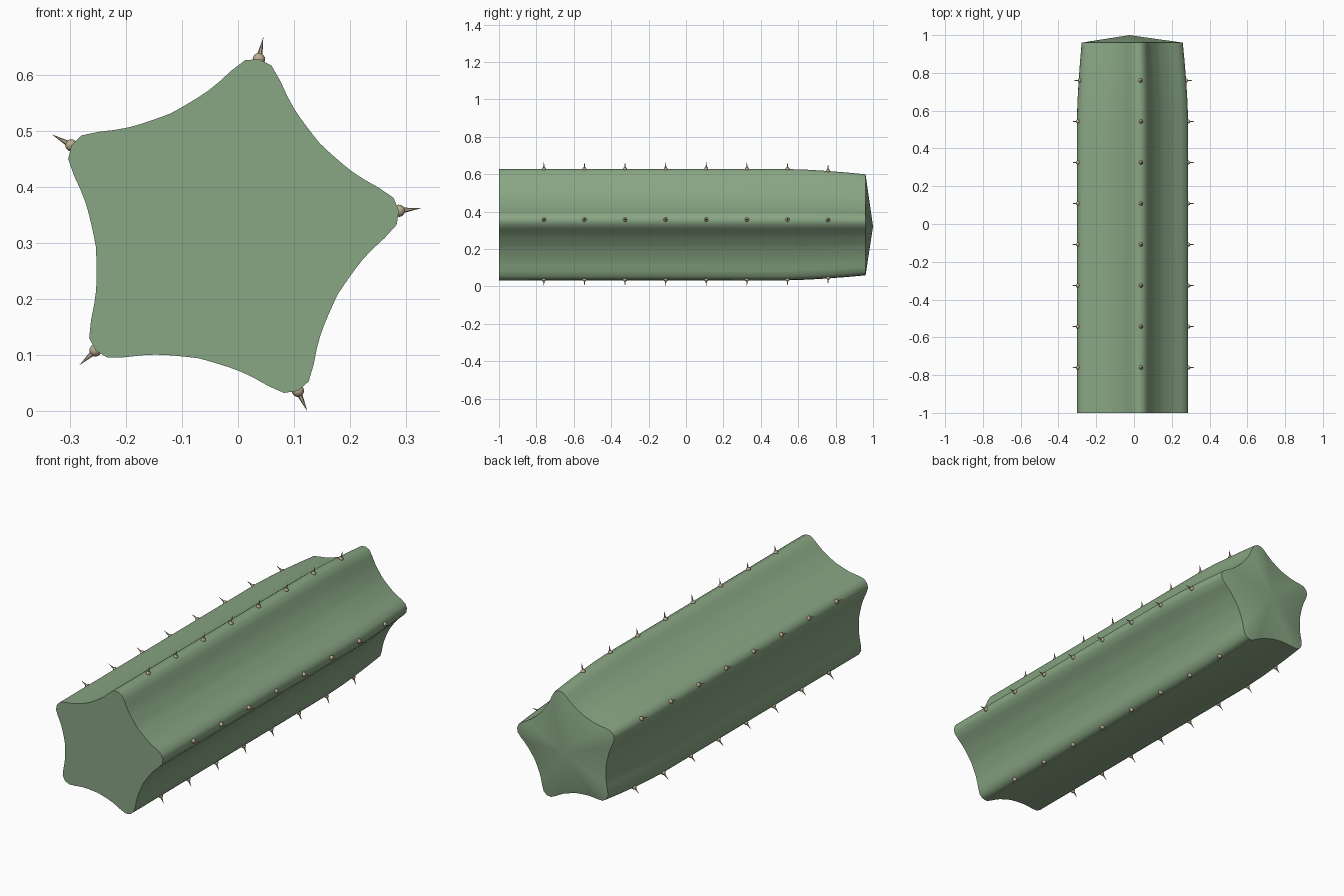
import bpy, bmesh, math
from mathutils import Matrix, Vector

if "Cube" in bpy.data.objects:
    bpy.data.objects.remove(bpy.data.objects["Cube"])

CX, CZ, PHASE = -0.024, 0.321, math.radians(6.7)
# radius from rib crest (first) to valley (last), half of one rib
HALF_RIB = [0.313, 0.307, 0.286, 0.266, 0.252, 0.243, 0.237, 0.233, 0.231]
RIB = HALF_RIB + HALF_RIB[-2:0:-1]
N = len(RIB) * 5


def material(name, color):
    m = bpy.data.materials.new(name)
    m.diffuse_color = (*color, 1)
    m.use_nodes = True
    m.node_tree.nodes["Principled BSDF"].inputs["Base Color"].default_value = m.diffuse_color
    return m


def make_object(name, bm, mat):
    bmesh.ops.recalc_face_normals(bm, faces=bm.faces)
    me = bpy.data.meshes.new(name)
    bm.to_mesh(me)
    bm.free()
    ob = bpy.data.objects.new(name, me)
    bpy.context.collection.objects.link(ob)
    me.materials.append(mat)
    bpy.context.view_layer.objects.active = ob
    ob.select_set(True)
    bpy.ops.object.shade_smooth_by_angle(angle=math.radians(35))
    ob.select_set(False)
    return ob


def taper(y):
    t = max(0, (y - 0.54) / 0.42)
    return 1 - 0.092 * t ** 1.5


def point(angle, r, y):
    return Vector((CX + r * math.cos(angle), y, CZ + r * math.sin(angle)))


# Ribbed stem lofted along y, flat at the front, low point at the back
bm = bmesh.new()
rings = []
for y in (-1, 0.54, 0.65, 0.75, 0.86, 0.96):
    rings.append([bm.verts.new(point(PHASE + math.tau * i / N, RIB[i % len(RIB)] * taper(y), y))
                  for i in range(N)])
for a, b in zip(rings, rings[1:]):
    for i in range(N):
        j = (i + 1) % N
        bm.faces.new((a[i], a[j], b[j], b[i]))
bm.faces.new(rings[0])
apex = bm.verts.new((CX, 1, CZ))
for i in range(N):
    bm.faces.new((rings[-1][i], rings[-1][(i + 1) % N], apex))
make_object("ribbed_stem", bm, material("stem_green", (0.25, 0.38, 0.23)))

# Round pads and pointed spines along every rib crest
pads, spines = bmesh.new(), bmesh.new()
for rib in range(5):
    ang = PHASE + math.tau * rib / 5
    out = Vector((math.cos(ang), 0, math.sin(ang)))
    turn = out.to_track_quat('Z', 'Y').to_matrix().to_4x4()
    for k in range(8):
        y = -0.76 + 0.2171 * k
        r = 0.313 * taper(y)
        bmesh.ops.create_uvsphere(pads, u_segments=10, v_segments=6, radius=0.011,
                                  matrix=Matrix.Translation(point(ang, r, y)) @ turn)
        bmesh.ops.create_cone(spines, segments=6, radius1=0.006, radius2=0, depth=0.04,
                              cap_ends=True,
                              matrix=Matrix.Translation(point(ang, r + 0.02, y)) @ turn)
make_object("spine_pads", pads, material("pad_tan", (0.5, 0.42, 0.28)))
make_object("spines", spines, material("spine_tan", (0.5, 0.42, 0.3)))
